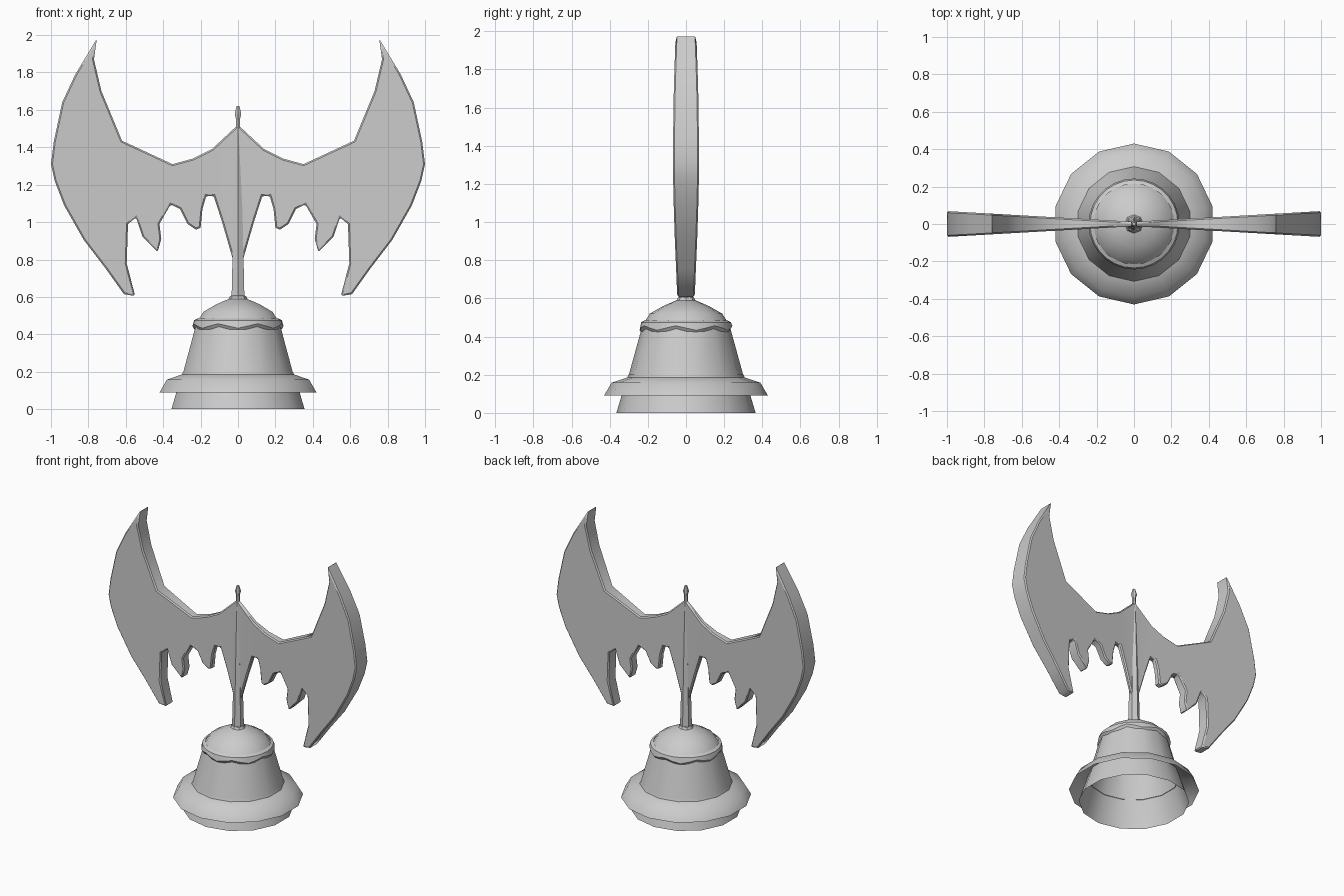
import bpy, bmesh
from math import sin, cos, pi, radians

if "Cube" in bpy.data.objects:
    bpy.data.objects.remove(bpy.data.objects["Cube"])

def make_object(name, verts, faces, angle=35):
    me = bpy.data.meshes.new(name)
    me.from_pydata(verts, [], faces)
    bm = bmesh.new()
    bm.from_mesh(me)
    bmesh.ops.remove_doubles(bm, verts=bm.verts, dist=1e-5)
    bmesh.ops.recalc_face_normals(bm, faces=bm.faces)
    bm.to_mesh(me)
    bm.free()
    ob = bpy.data.objects.new(name, me)
    bpy.context.collection.objects.link(ob)
    bpy.ops.object.select_all(action='DESELECT')
    bpy.context.view_layer.objects.active = ob
    ob.select_set(True)
    bpy.ops.object.shade_smooth_by_angle(angle=radians(angle))
    return ob

def lathe(name, profile, sides, start=pi / 2, wave=None, angle=35):
    # spin (radius, z) points round the z axis; wave shifts z per ring and side
    verts, faces = [], []
    for k, (r, z) in enumerate(profile):
        for i in range(sides):
            a = start + 2 * pi * i / sides
            dz = wave(k, i) if wave else 0
            verts.append((r * cos(a), r * sin(a), z + dz))
    for k in range(len(profile) - 1):
        for i in range(sides):
            j = (i + 1) % sides
            faces.append((k * sides + i, k * sides + j,
                          (k + 1) * sides + j, (k + 1) * sides + i))
    return make_object(name, verts, faces, angle)

# Open bell: inner mouth ring, flared rim, body and dome
lathe("bell_mouth", [(0.365, 0), (0.335, 0.10), (0.302, 0.20)], 14)
lathe("bell_rim", [(0.43, 0.09), (0.39, 0.158), (0.30, 0.188)], 14, angle=50)
lathe("bell_body", [(0.305, 0.18), (0.228, 0.46)], 14)
lathe("bell_dome", [(0.228, 0.46), (0.19, 0.52), (0.12, 0.56), (0.05, 0.59), (0, 0.595)], 14)

# Scalloped band where the dome meets the body
lathe("bell_band", [(0.215, 0.485), (0.235, 0.475), (0.243, 0.445), (0.232, 0.428)], 28,
      wave=lambda k, i: (0.012 * cos(pi * i / 2) if k > 1 else 0))

# Tapering handle rod with foot collar and pointed tip
lathe("rod_collar", [(0.03, 0.58), (0.05, 0.59), (0.042, 0.605), (0.03, 0.61)], 8)
lathe("rod", [(0.04, 0.58), (0.029, 1.0), (0.012, 1.55)], 6)
lathe("rod_tip", [(0.0, 1.55), (0.012, 1.55), (0.02, 1.58), (0.009, 1.62), (0, 1.622)], 6)

# Wing outline (x, z), right half, from the crest round to the lower centre
outline = [(0, 1.52), (0.14, 1.39), (0.24, 1.34), (0.35, 1.31), (0.62, 1.435), (0.73, 1.70),
           (0.77, 1.87), (0.755, 1.98), (0.87, 1.79), (0.94, 1.64), (0.985, 1.43),
           (1.0, 1.31), (0.98, 1.22), (0.93, 1.09), (0.825, 0.905), (0.71, 0.755),
           (0.61, 0.615), (0.55, 0.605), (0.595, 0.78), (0.588, 0.99), (0.545, 1.025),
           (0.51, 0.92), (0.43, 0.84), (0.41, 0.91), (0.42, 0.99), (0.36, 1.095),
           (0.31, 1.07), (0.27, 0.99), (0.225, 0.96), (0.2, 0.97), (0.19, 1.07),
           (0.17, 1.14), (0.13, 1.14), (0.085, 1.0), (0.03, 0.81), (0, 0.78)]
n = len(outline)
verts = [(x, s * (0.012 + 0.057 * x), z) for s in (-1, 1) for x, z in outline]
faces = [tuple(range(n)), tuple(range(2 * n - 1, n - 1, -1))]
faces += [(i, i + 1, n + i + 1, n + i) for i in range(n - 1)]
wings = make_object("bat_wings", verts, faces, 50)
mirror = wings.modifiers.new("mirror", 'MIRROR')
mirror.use_clip = True
bevel = wings.modifiers.new("soft_edges", 'BEVEL')
bevel.width = 0.008
bevel.segments = 1
bevel.limit_method = 'ANGLE'
bevel.angle_limit = radians(70)
